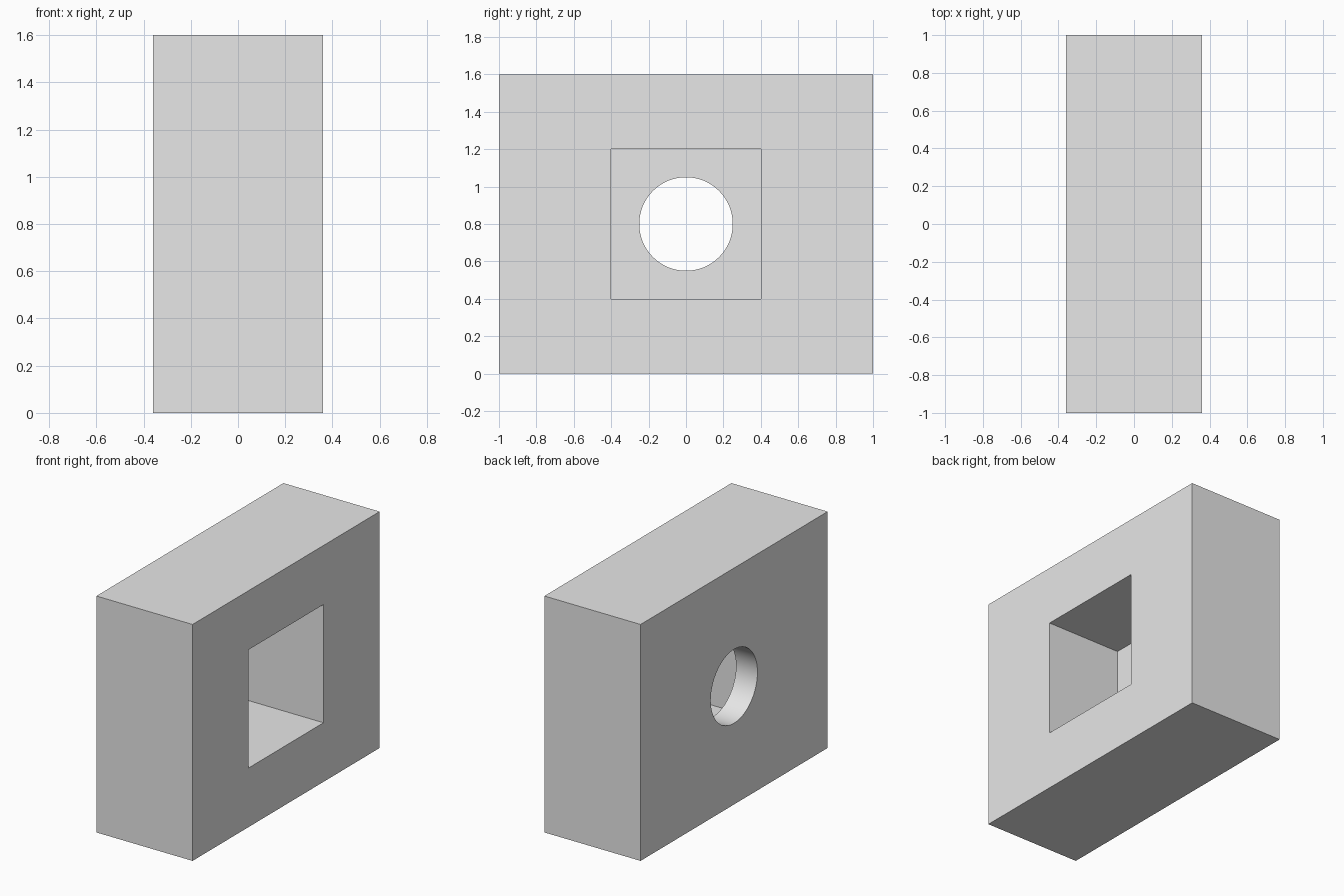
import bpy
from math import radians

if "Cube" in bpy.data.objects:
    bpy.data.objects.remove(bpy.data.objects["Cube"], do_unlink=True)

WIDTH, DEPTH, HEIGHT = 0.72, 2.0, 1.6
WALL = 0.16            # thickness left behind the square pocket
POCKET = 0.8           # side of the square pocket
BORE_RADIUS = 0.25
MID = HEIGHT / 2
BACK = -WIDTH / 2      # plane of the bored side
FLOOR = BACK + WALL    # plane of the pocket floor

grey = bpy.data.materials.new("light_grey")
grey.use_nodes = True
colour = (0.8, 0.8, 0.8, 1)
grey.diffuse_color = colour
grey.node_tree.nodes["Principled BSDF"].inputs["Base Color"].default_value = colour


def box(name, x0, x1, depth, height):
    bpy.ops.mesh.primitive_cube_add(size=1, location=((x0 + x1) / 2, 0, MID))
    ob = bpy.context.object
    ob.name = name
    ob.scale = (x1 - x0, depth, height)
    bpy.ops.object.transform_apply(location=True, rotation=True, scale=True)
    ob.data.materials.append(grey)
    return ob


def cut(target, cutter):
    cutter.hide_render = True
    mod = target.modifiers.new(cutter.name, 'BOOLEAN')
    mod.operation = 'DIFFERENCE'
    mod.solver = 'EXACT'
    mod.object = cutter
    bpy.ops.object.select_all(action='DESELECT')
    target.select_set(True)
    bpy.context.view_layer.objects.active = target
    bpy.ops.object.modifier_apply(modifier=mod.name)
    bpy.data.objects.remove(cutter, do_unlink=True)


# Solid block
block = box("block", BACK, -BACK, DEPTH, HEIGHT)

# Square pocket open on the +x side
cut(block, box("pocket_cutter", FLOOR, -BACK + 0.1, POCKET, POCKET))

# Round bore through the remaining wall
bpy.ops.mesh.primitive_cylinder_add(
    vertices=64, radius=BORE_RADIUS, depth=WALL * 2,
    location=(BACK + WALL / 2, 0, MID), rotation=(0, radians(90), 0))
bore = bpy.context.object
bore.name = "bore_cutter"
bore.data.materials.append(grey)
cut(block, bore)

# Smooth bore, crisp edges
bpy.ops.object.shade_smooth_by_angle(angle=radians(30))
